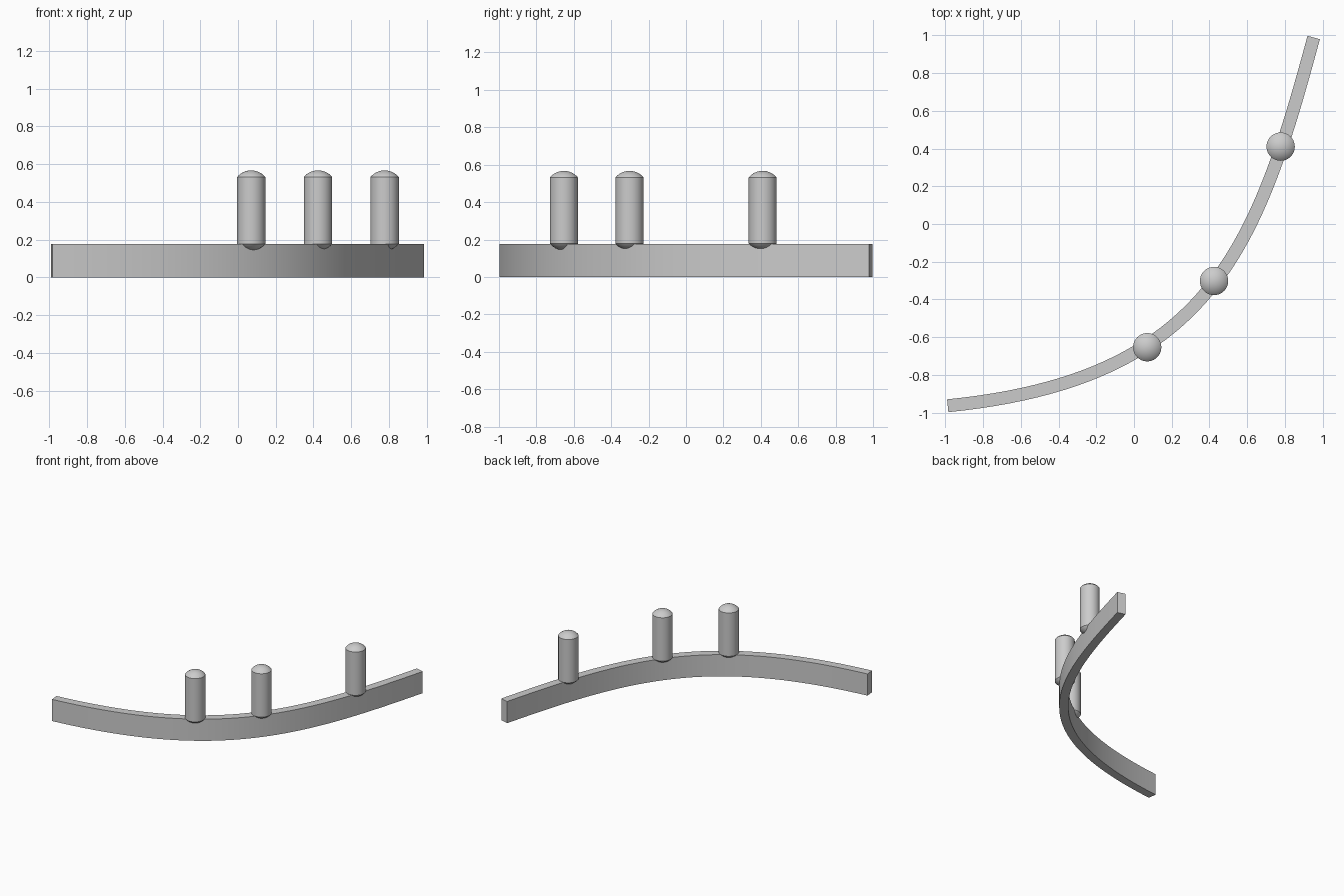
import bpy, bmesh, math
from mathutils import Vector
from mathutils.geometry import interpolate_bezier

cube = bpy.data.objects.get("Cube")
if cube:
    bpy.data.objects.remove(cube, do_unlink=True)

grey = bpy.data.materials.new("plain grey")
grey.use_nodes = True
color = (0.6, 0.6, 0.6, 1)
grey.diffuse_color = color
grey.node_tree.nodes["Principled BSDF"].inputs["Base Color"].default_value = color


def finish(bm, name):
    bmesh.ops.remove_doubles(bm, verts=bm.verts, dist=0.0001)
    bmesh.ops.recalc_face_normals(bm, faces=bm.faces)
    mesh = bpy.data.meshes.new(name)
    bm.to_mesh(mesh)
    bm.free()
    mesh.materials.append(grey)
    obj = bpy.data.objects.new(name, mesh)
    bpy.context.collection.objects.link(obj)
    bpy.ops.object.select_all(action="DESELECT")
    obj.select_set(True)
    bpy.context.view_layer.objects.active = obj
    bpy.ops.object.shade_smooth_by_angle(angle=math.radians(30))
    return obj


# Curved rail: a rectangular section swept along a flat curve
RAIL_WIDTH, RAIL_HEIGHT = 0.068, 0.177
start, end = Vector((-0.987, -0.963, 0)), Vector((0.952, 0.988, 0))
start_dir = Vector((0.995, 0.1, 0))
end_dir = Vector((0.26, 0.965, 0))
path = interpolate_bezier(start, start + start_dir * 1.4,
                          end - end_dir * 1.15, end, 49)
bm = bmesh.new()
rings = []
for i, p in enumerate(path):
    if i == 0:
        along = start_dir
    elif i == len(path) - 1:
        along = end_dir
    else:
        along = path[i + 1] - path[i - 1]
    side = Vector((-along.y, along.x, 0)).normalized() * RAIL_WIDTH / 2
    up = Vector((0, 0, RAIL_HEIGHT))
    rings.append([bm.verts.new(v) for v in (p - side, p + side, p + side + up, p - side + up)])
for a, b in zip(rings, rings[1:]):
    for k in range(4):
        n = (k + 1) % 4
        bm.faces.new((a[k], a[n], b[n], b[k]))
bm.faces.new(rings[0])
bm.faces.new(rings[-1])
finish(bm, "curved_rail")

# Round pegs with a shallow dome at both ends
PEG_RADIUS, PEG_LOW, PEG_HIGH, DOME = 0.075, 0.178, 0.532, 0.035
dome_radius = (PEG_RADIUS ** 2 + DOME ** 2) / (2 * DOME)
dome_angle = math.asin(PEG_RADIUS / dome_radius)
STEPS = 8


def dome_profile(rim, sign):
    points = []
    for i in range(STEPS + 1):
        a = dome_angle * i / STEPS
        drop = dome_radius * (1 - math.cos(a))
        points.append(Vector((dome_radius * math.sin(a), 0, rim + sign * (DOME - drop))))
    return points


def add_peg(name, x, y):
    bm = bmesh.new()
    profile = dome_profile(PEG_LOW, -1) + dome_profile(PEG_HIGH, 1)[::-1]
    verts = [bm.verts.new(p) for p in profile]
    edges = [bm.edges.new(pair) for pair in zip(verts, verts[1:])]
    bmesh.ops.spin(bm, geom=verts + edges, cent=(0, 0, 0), axis=(0, 0, 1),
                   angle=math.tau, steps=40, use_duplicate=False)
    finish(bm, name).location = (x, y, 0)


add_peg("left_peg", 0.777, 0.41)
add_peg("middle_peg", 0.424, -0.302)
add_peg("right_peg", 0.07, -0.653)
